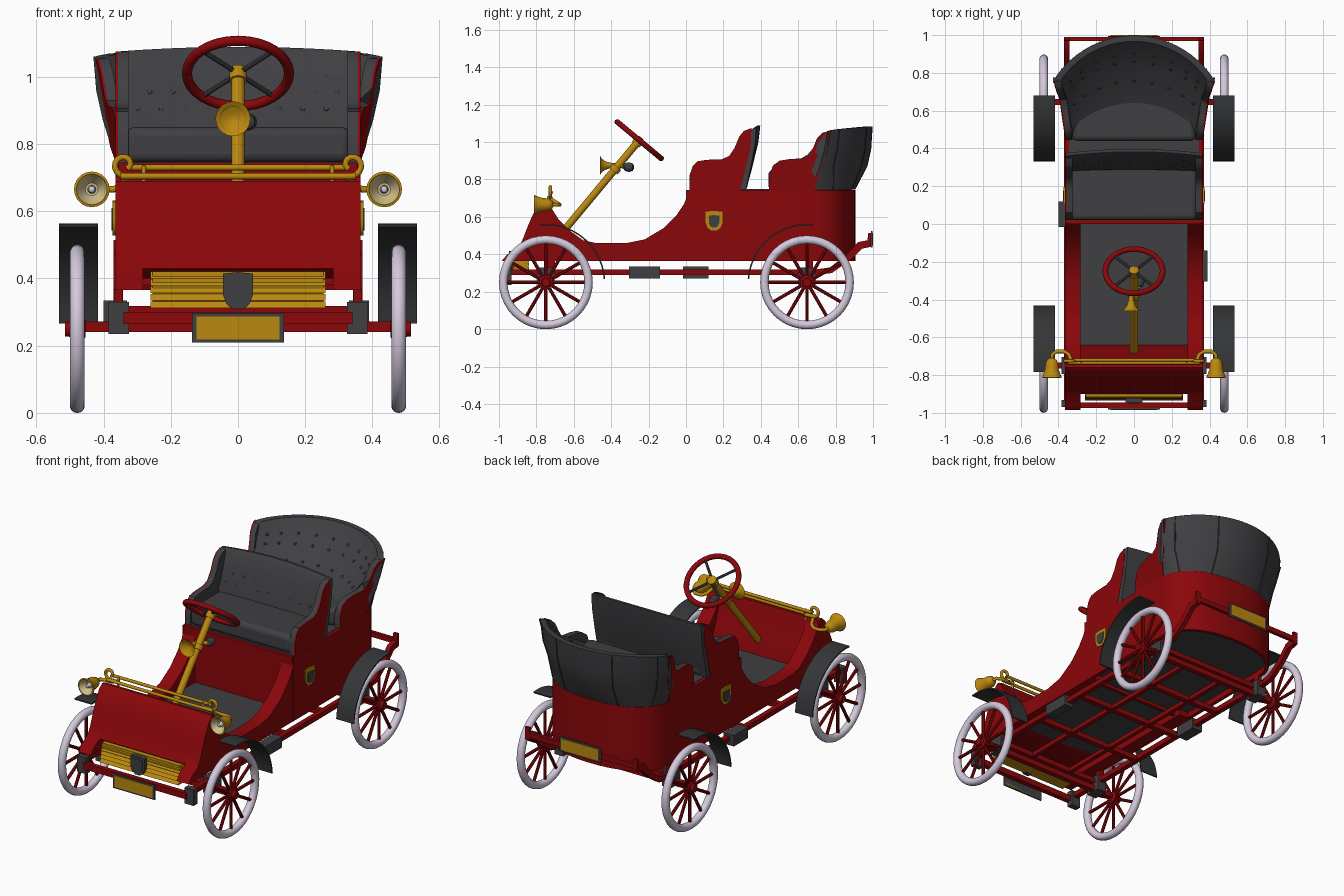
import bpy, bmesh, math
from mathutils import Vector as V
from math import sin, cos, pi, radians

if "Cube" in bpy.data.objects:
    bpy.data.objects.remove(bpy.data.objects["Cube"])

def mat(name, r, g, b):
    m = bpy.data.materials.new(name)
    m.diffuse_color = (r, g, b, 1)
    m.use_nodes = True
    m.node_tree.nodes["Principled BSDF"].inputs["Base Color"].default_value = m.diffuse_color
    return m
RED = mat("red paint", .255, .002, .003)
DARK = mat("dark grey leather", .05, .05, .056)
BLACK = mat("dark fender metal", .034, .036, .038)
BRASS = mat("brass", .50, .25, .005)
WHITE = mat("pale tyre", .66, .59, .72)
CREAM = mat("lamp reflector", .62, .52, .26)

# ---------- geometry helpers: each returns (verts, faces) ----------
def loft(rings, caps=True, loop=False):
    n, m = len(rings[0]), len(rings)
    f = [(i*n+j, i*n+(j+1) % n, (i+1) % m*n+(j+1) % n, (i+1) % m*n+j)
         for i in range(m if loop else m-1) for j in range(n)]
    if caps and not loop:
        f += [tuple(range(n)), tuple(range((m-1)*n, m*n))]
    return [V(p) for r in rings for p in r], f

def extrude(pts, axis, a, b):
    put = {'x': lambda u, v, w: (w, u, v), 'y': lambda u, v, w: (u, w, v), 'z': lambda u, v, w: (u, v, w)}[axis]
    return loft([[put(u, v, w) for u, v in pts] for w in (a, b)])

def box(x0, x1, y0, y1, z0, z1):
    return extrude([(x0, y0), (x1, y0), (x1, y1), (x0, y1)], 'z', z0, z1)

def frame(axis):
    a = V(axis).normalized()
    r = V((1, 0, 0)) if abs(a.x) < .9 else V((0, 1, 0))
    p = a.cross(r).normalized()
    return a, p, a.cross(p)

def lathe(profile, origin, axis, n=20, caps=True):
    a, p, q = frame(axis)
    return loft([[V(origin)+a*h+(p*cos(2*pi*k/n)+q*sin(2*pi*k/n))*r for k in range(n)] for h, r in profile], caps)

def torus(c, axis, R, r, n=36, k=14):
    a, p, q = frame(axis)
    rings = []
    for i in range(n):
        d = p*cos(2*pi*i/n)+q*sin(2*pi*i/n)
        rings.append([V(c)+d*(R+r*cos(2*pi*j/k))+a*r*sin(2*pi*j/k) for j in range(k)])
    return loft(rings, loop=True)

def tube(pts, r, n=12):
    pts = [V(p) for p in pts]
    ts = [(pts[min(i+1, len(pts)-1)]-pts[max(i-1, 0)]).normalized() for i in range(len(pts))]
    ref = min((V((1, 0, 0)), V((0, 1, 0)), V((0, 0, 1))), key=lambda e: max(abs(e.dot(t)) for t in ts))
    rings = []
    for c, t in zip(pts, ts):
        p = (ref-t*ref.dot(t)).normalized()
        q = t.cross(p)
        rings.append([c+(p*cos(2*pi*k/n)+q*sin(2*pi*k/n))*r for k in range(n)])
    return loft(rings)

def part(name, m, *geos, bevel=0):
    vs, fs = [], []
    for v, f in geos:
        fs += [tuple(i+len(vs) for i in face) for face in f]
        vs += v
    me = bpy.data.meshes.new(name)
    me.from_pydata(vs, [], fs)
    bm = bmesh.new(); bm.from_mesh(me)
    bmesh.ops.recalc_face_normals(bm, faces=bm.faces)
    bm.to_mesh(me); bm.free()
    me.materials.append(m)
    o = bpy.data.objects.new(name, me)
    bpy.context.collection.objects.link(o)
    bpy.ops.object.select_all(action='DESELECT')
    o.select_set(True)
    bpy.context.view_layer.objects.active = o
    bpy.ops.object.shade_smooth_by_angle(angle=radians(38))
    if bevel:
        b = o.modifiers.new("bevel", 'BEVEL'); b.width = bevel; b.segments = 3
    return o

SIDES = (("right", 1), ("left", -1))
# ---------- wheels, axles and fenders ----------
for end, cy, a0 in (("front", -.749, 4), ("rear", .647, 84)):
    for side, s in SIDES:
        c = V((s*.478, cy, .25))
        part(f"{end}_{side}_tyre", WHITE, torus(c, (1, 0, 0), .228, .0225, 40))
        spokes = [tube([c, c+V((0, cos(k*pi/6), sin(k*pi/6)))*.212], .009, 8) for k in range(12)]
        hub = lathe([(-.025, .024), (-.015, .036), (.015, .036), (.02, .024), (.037, .022)], c, (s, 0, 0))
        part(f"{end}_{side}_spokes", RED, hub, *spokes)
        arc = [radians(a0+92*k/14) for k in range(15)]
        pts = [(cy+.318*cos(t), .245+.318*sin(t)) for t in arc]+[(cy+.31*cos(t), .245+.31*sin(t)) for t in arc[::-1]]
        part(f"{end}_{side}_fender", BLACK, extrude(pts, 'x', s*.417, s*.532))
    part(f"{end}_axle", RED, box(-.47, .47, cy-.016, cy+.016, .24, .272))

# ---------- chassis ----------
rails = [box(x-.015, x+.015, -.965, .72, .29, .32) for x in (-.355, .355)]
rails += [box(x-.012, x+.012, -.745, .645, .29, .315) for x in (-.15, .12)]
cross = [box(-.355, .355, y-.015, y+.015, .288, .318) for y in (-.745, -.4, -.05, .3, .645)]
part("chassis_frame", RED, *rails, *cross, box(-.34, .34, -.975, -.945, .265, .3))
part("rear_bumper", RED, box(-.37, .37, .97, .99, .455, .485),
     *[extrude([(.70, .29), (.78, .30), (.88, .37), (.94, .43), (.99, .44), (.99, .515), (.975, .515), (.97, .475),
                (.92, .465), (.86, .40), (.77, .33), (.70, .32)], 'x', s*.342, s*.37) for s in (1, -1)])
for side, s in SIDES:
    part(f"{side}_spring_blocks", DARK, *[box(s*.355-.03, s*.355+.03, y-d, y+d, .235, .33)
         for y, d in ((-.95, .018), (-.749, .045), (.647, .045))])
    part(f"{side}_body_mounts", RED, *[box(s*.355-.012, s*.355+.012, y-.02, y+.02, .31, .37) for y in (-.72, .66)])
part("right_step_box", DARK, box(.33, .39, -.305, -.14, .27, .335))
part("left_step_box", DARK, box(-.40, -.33, -.015, .12, .27, .335))

# ---------- body ----------
front_edge = [(-.9, .43), (-.875, .475), (-.85, .54), (-.82, .61), (-.79, .665), (-.76, .69)]
sill = [(-.74, .685), (-.715, .64), (-.68, .585), (-.62, .525), (-.55, .475), (-.48, .46), (-.32, .46), (-.22, .48),
        (-.12, .54), (-.05, .61), (-.01, .67), (.02, .745), (.06, .745), (.06, .365)]
for side, s in SIDES:
    part(f"{side}_body_side", RED, extrude([(-.985, .365), (-.955, .4)]+front_edge+sill, 'x', s*.283, s*.364))
part("curved_dash", RED, extrude(front_edge+[(-.735, .685), (-.715, .62), (-.69, .53), (-.64, .43), (-.64, .40), (-.86, .40)], 'x', -.355, .355))
def plan(a, b, cy, e, t):
    c, s = cos(t), max(sin(t), 0)
    return math.copysign(abs(c)**e*a, c), cy+s**e*b
def bow_arc(a, b, cy, t):
    x, R = a*cos(t), (a*a+b*b)/(2*b)
    return x, cy+b-R+math.sqrt(R*R-x*x)
T = [pi*k/28 for k in range(29)]
outer = [(.365, .0)]+[plan(.365, .235, .67, .88, t) for t in T]+[(-.365, .0)]
inner = [(.345, .02)]+[plan(.345, .215, .67, .88, t) for t in T]+[(-.345, .02)]
part("rear_body", RED, loft([[(*p, .365), (*p, .745), (*q, .745), (*q, .365)] for p, q in zip(outer, inner)]),
     box(-.355, .355, 0, .02, .38, .745))
part("seat_deck", DARK, extrude(inner, 'z', .72, .748))
part("underfloor", DARK, extrude(inner, 'z', .40, .42))
part("floor", DARK, box(-.3, .3, -.66, .02, .40, .425))

# ---------- seats ----------
def arm(pts, s, flare, d0, d1):
    return loft([[(s*(.364-d+flare*max(0, (z-.745)/.315)**.6*(y-.445)/.33), y, z) for y, z in pts] for d in (d0, d1)])
front_arm = [(.02, .745), (.02, .82), (.035, .87), (.06, .897), (.11, .905), (.19, .908), (.23, .925), (.26, .97),
             (.285, 1.03), (.31, 1.06), (.35, 1.075), (.345, .97), (.29, .745)]
rear_arm = [(.445, .745), (.445, .82), (.465, .875), (.5, .9), (.56, .91), (.62, .912), (.66, .93), (.68, .97),
            (.70, 1.02), (.73, 1.05), (.775, 1.06), (.755, .96), (.735, .88), (.70, .79), (.69, .745)]
for side, s in SIDES:
    for nm, pts, fl in (("front", front_arm, 0), ("rear", rear_arm, .066)):
        part(f"{nm}_seat_{side}_panel", RED, arm(pts, s, fl, 0, .007))
        part(f"{nm}_seat_{side}_padding", DARK, arm(pts, s, fl, .007, .038))
part("front_cushion", DARK, box(-.335, .335, .02, .33, .745, .85), bevel=.025)
part("rear_cushion", DARK, box(-.325, .325, .44, .68, .745, .85), bevel=.025)

back = [(.275, .747), (.28, .86), (.325, .98), (.345, 1.06), (.36, 1.075), (.375, 1.075), (.37, .99), (.345, .86), (.32, .747)]
bow = lambda x: 1-(x/.362)**2
rings = [[(x, y+.022*bow(x)*(z-.7)/.37, z+.014*bow(x)*(z-.745)/.33) for y, z in back] for x in [-.362+.724*k/16 for k in range(17)]]
part("front_backrest", DARK, loft(rings))

def back_ring(t):
    rim = 1.056+.028*sin(t)
    b = plan(.363, .235, .67, .88, t)
    w = bow_arc(.402, .255, .715, t)
    v = bow_arc(.422, .25, .74, t)
    o = bow_arc(.43, .243, .755, t)
    i = bow_arc(.393, .215, .752, t)
    m = bow_arc(.36, .165, .68, t)
    n = bow_arc(.325, .13, .49, t)
    return [(*b, .746), (*w, .87), (*v, .96), (*o, rim), (*i, rim), (*m, .95), (*n, .84), (*n, .746)]
part("rear_backrest", DARK, loft([back_ring(t) for t in T]))

# padding buttons and back seams
stud = lambda p: lathe([(-.004, .009), (.003, .007), (.006, .002)], p, (0, -1, .3), 8)
part("front_seat_buttons", DARK, *[stud((x*.07+(r % 2)*.035-.0175, .297+.0188*r+(.012+.003*r)*bow(x*.07), .905+.05*r))
     for r in range(3) for x in range(-4, 5)])
btn = []
for r in range(3):
    for k in range(9):
        g = back_ring(pi*(.14+.09*k))
        btn.append(stud(V(g[6]).lerp(V(g[5]), .6) if r == 0 else V(g[5]).lerp(V(g[4]), .35*r-.25)))
part("rear_seat_buttons", DARK, *btn)
part("rear_back_seams", BLACK, *[tube(back_ring(pi*k)[:4], .004, 6) for k in (.15, .36, .64, .85)])

# ---------- grille, number plates and shields ----------
part("grille", BRASS, *[extrude([(-.935+.004*i, .312+.022*i), (-.92+.004*i, .332+.022*i), (-.84, .332+.022*i), (-.84, .312+.022*i)], 'x', -.26, .26)
     for i in range(5)], box(-.255, .255, -.915, -.85, .315, .42))
SH = [(-.5, .5), (0, .54), (.5, .5), (.5, -.1), (.38, -.36), (.18, -.5), (-.18, -.5), (-.38, -.36), (-.5, -.1)]
shield = lambda cu, cv, w, h: [(cu+u*w, cv+v*h) for u, v in SH]
part("grille_shield", DARK, extrude(shield(0, .362, .09, .105), 'y', -.947, -.92))
part("grille_shield_face", DARK, extrude(shield(0, .362, .066, .08), 'y', -.95, -.945))
for side, s in SIDES:
    part(f"{side}_side_shield", BRASS, extrude(shield(.15, .578, .09, .1), 'x', s*.36, s*.373))
    part(f"{side}_side_shield_face", DARK, extrude(shield(.15, .575, .056, .064), 'x', s*.37, s*.377))
for nm, s, y, z in (("front", -1, .975, .253), ("rear", 1, .99, .48)):
    part(f"{nm}_plate_frame", DARK, box(-.137, .137, s*y, s*(y+.006), z-.044, z+.044))
    part(f"{nm}_plate", BRASS, box(-.124, .124, s*y, s*(y+.01), z-.034, z+.034))

# ---------- front rail and lamps ----------
part("front_rail", BRASS, tube([(-.33, -.72, .73), (.33, -.72, .73)], .009), tube([(-.35, -.735, .704), (.35, -.735, .704)], .009),
     *[tube([(x, -.73, .67), (x, -.725, .735)], .007) for x in (-.28, .28)])
for side, s in SIDES:
    curl = [(s*(.338+r*cos(a)), -.725, .738+r*sin(a)) for a, r in [(radians(-100+28*k), .034-.0016*k) for k in range(13)]]
    part(f"{side}_rail_scroll", BRASS, tube([(s*.28, -.722, .704)]+curl, .009))
    L = (s*.435, -.72, .665)
    part(f"{side}_lamp_arm", BRASS, tube([(s*.33, -.73, .70), (s*.345, -.69, .675), (s*.37, -.675, .665), (s*.41, -.675, .665), (s*.432, -.69, .665), L], .01))
    part(f"{side}_lamp", BRASS, lathe([(-.01, .012), (0, .026), (.02, .034), (.05, .036), (.075, .045), (.092, .053), (.094, .046), (.075, .037), (.05, .02)], L, (0, -1, 0)))
    part(f"{side}_lamp_reflector", CREAM, lathe([(.0935, .0445), (.077, .035), (.054, .019), (.053, .005)], L, (0, -1, 0), caps=False))
    part(f"{side}_lamp_bulb", WHITE, lathe([(.05, .013), (.07, .012), (.082, .009), (.086, .003)], L, (0, -1, 0), 12))

# ---------- steering and horn ----------
top = V((0, -.25, 1.01))
ax = V((0, .64, .77)).normalized()
part("steering_column", BRASS, tube([(0, -.69, .482), top-ax*.02], .02, 16), lathe([(-.03, .026), (.012, .026), (.018, .012)], top, ax))
part("steering_wheel_rim", RED, torus(top, ax, .152, .015, 32))
_, p, q = frame(ax)
part("steering_wheel_spokes", DARK, *[tube([top-d*.15, top+d*.15], .008, 8) for d in ((p+q).normalized(), (p-q).normalized())])
part("horn", BRASS, lathe([(0, .01), (.04, .014), (.07, .022), (.09, .036), (.1, .052), (.096, .045), (.075, .015)], (-.015, -.36, .875), (0, -1, 0)),
     tube([(-.015, -.37, .875), (.0, -.345, .872), (.03, -.33, .867)], .012), lathe([(-.015, .028), (.015, .028)], top-ax*.2, ax))
part("horn_bulb", DARK, lathe([(0, .008), (.008, .02), (.03, .026), (.05, .02), (.058, .006)], (.03, -.335, .866), (0, 1, 0)))
